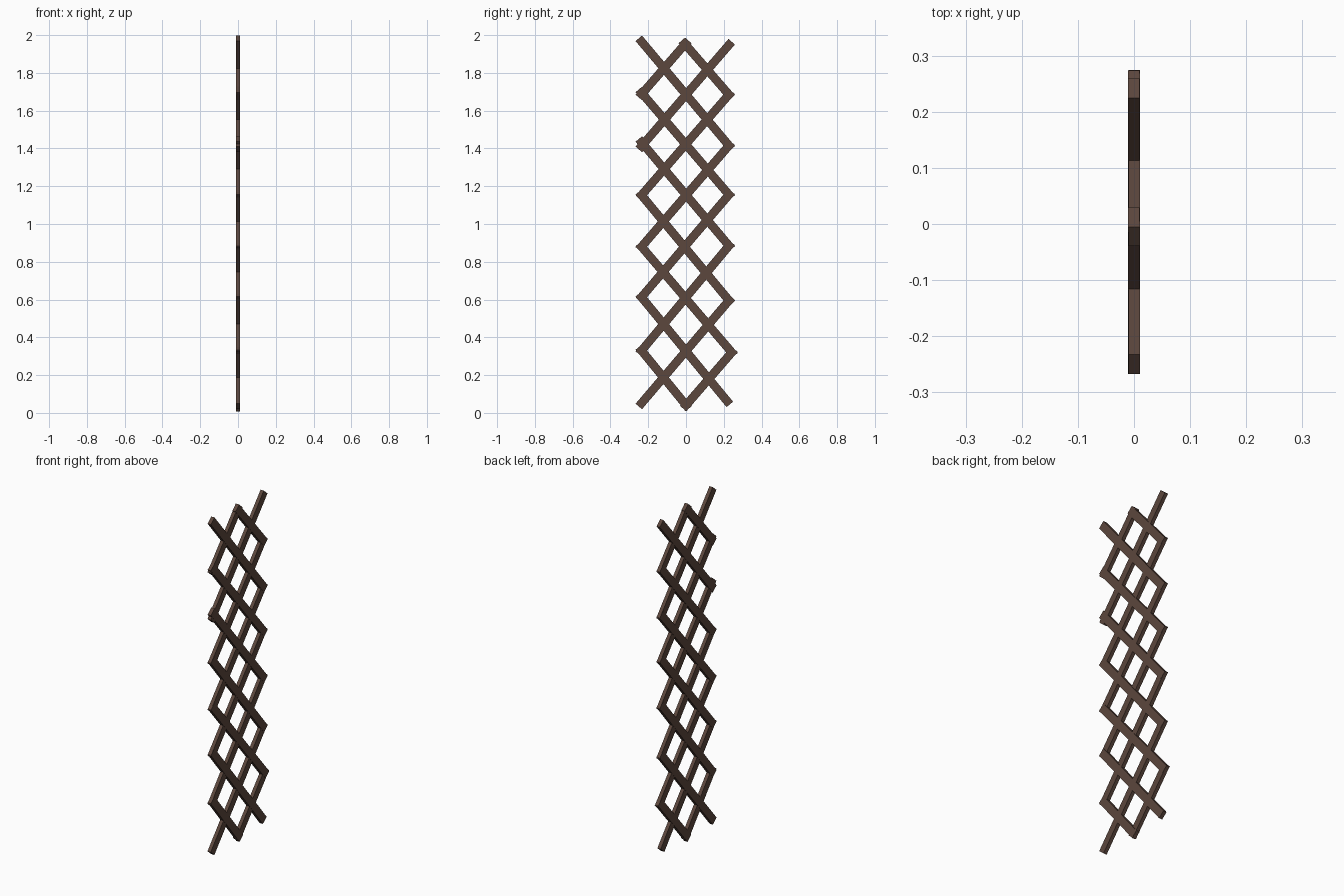
import bpy
from math import atan2, hypot

if "Cube" in bpy.data.objects:
    bpy.data.objects.remove(bpy.data.objects["Cube"])

WIDTH, THICK, SHIFT = 0.045, 0.021, 0.0006

wood = bpy.data.materials.new("dark_wood")
wood.diffuse_color = (0.107, 0.063, 0.047, 1)
wood.use_nodes = True
wood.node_tree.nodes["Principled BSDF"].inputs["Base Color"].default_value = wood.diffuse_color


def slat(name, a, b, x):
    """Flat board between two end centres given as (y, z)."""
    dy, dz = b[0] - a[0], b[1] - a[1]
    bpy.ops.mesh.primitive_cube_add(
        size=1, location=(x, (a[0] + b[0]) / 2, (a[1] + b[1]) / 2),
        rotation=(atan2(dz, dy), 0, 0))
    ob = bpy.context.object
    ob.name = name
    ob.scale = (THICK, hypot(dy, dz), WIDTH)
    bpy.ops.object.transform_apply(location=False, rotation=False, scale=True)
    ob.data.materials.append(wood)


L, R = -0.25, 0.242

# Rising slats: heights of left and right ends
rising = [(0.034, 0.612), (0.312, 0.902), (0.596, 1.172),
          (0.863, 1.432), (1.136, 1.702), (1.395, 1.965)]
for i, (z0, z1) in enumerate(rising):
    slat(f"rising_slat_{i + 1}", (L, z0), (R, z1), -SHIFT)
slat("rising_short_bottom", (-0.015, 0.023), (0.257, 0.337), -SHIFT)
slat("rising_short_top", (L, 1.67), (0.012, 1.972), -SHIFT)

# Falling slats: heights of left and right ends
falling = [(0.630, 0.045), (0.897, 0.303), (1.170, 0.578),
           (1.450, 0.868), (1.712, 1.138), (1.983, 1.398)]
for i, (z0, z1) in enumerate(falling):
    right = 0.257 if i == 1 else (0.232 if i == 0 else R)
    slat(f"falling_slat_{i + 1}", (L, z0), (right, z1), SHIFT)
slat("falling_short_bottom", (L, 0.348), (0.015, 0.023), SHIFT)
slat("falling_short_top", (-0.022, 1.972), (R, 1.668), SHIFT)
